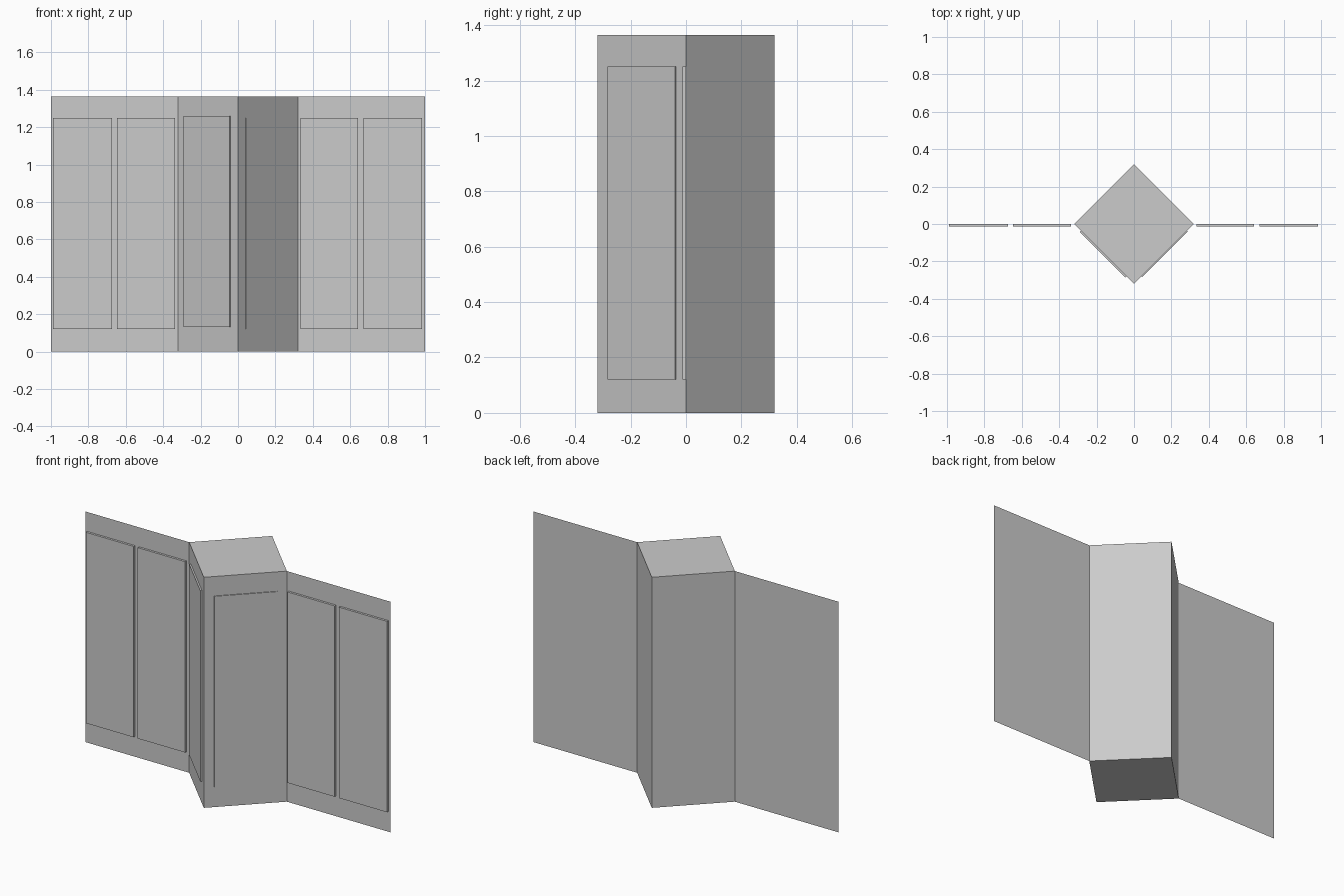
import bpy, bmesh
from math import radians
from mathutils import Matrix, Vector

if "Cube" in bpy.data.objects:
    bpy.data.objects.remove(bpy.data.objects["Cube"])

H = 1.365   # overall height
R = 0.32    # half diagonal of the centre column


def add_object(name, bm):
    bmesh.ops.recalc_face_normals(bm, faces=bm.faces)
    mesh = bpy.data.meshes.new(name)
    bm.to_mesh(mesh)
    bm.free()
    obj = bpy.data.objects.new(name, mesh)
    bpy.context.collection.objects.link(obj)
    return obj


def box(name, size, centre, angle=0):
    bm = bmesh.new()
    bmesh.ops.create_cube(bm, size=1)
    bm.transform(Matrix.Translation(centre)
                 @ Matrix.Rotation(radians(angle), 4, 'Z')
                 @ Matrix.Diagonal((*size, 1)))
    return add_object(name, bm)


# Centre column, turned so a corner faces forward
side = R * 2 ** 0.5
box("centre_column", (side, side, H), (0, 0, H / 2), 45)

# Thin flat side walls
for label, x0, x1 in (("left", -1, -R), ("right", R, 1)):
    bm = bmesh.new()
    bm.faces.new([bm.verts.new(p) for p in
                  ((x0, 0, 0), (x1, 0, 0), (x1, 0, H), (x0, 0, H))])
    wall = add_object(label + "_wall", bm)
    wall.data.update()

# Raised panels on the side walls
spans = ((-0.988, -0.675), (-0.648, -0.337), (0.333, 0.642), (0.67, 0.985))
for i, (x0, x1) in enumerate(spans):
    box(f"wall_panel_{i + 1}", (x1 - x0, 0.013, 1.13),
        ((x0 + x1) / 2, -0.0065, 0.685))

# Raised panels on the two front faces of the column
for label, s, depth, z in (("left", -1, 0.009, 0.695), ("right", 1, 0.005, 0.685)):
    normal = Vector((s, -1, 0)).normalized()
    centre = Vector((s * 0.162, -0.158, z)) + normal * depth / 2
    box(label + "_column_panel", (0.345, depth, 1.13), centre, 45 * s)
